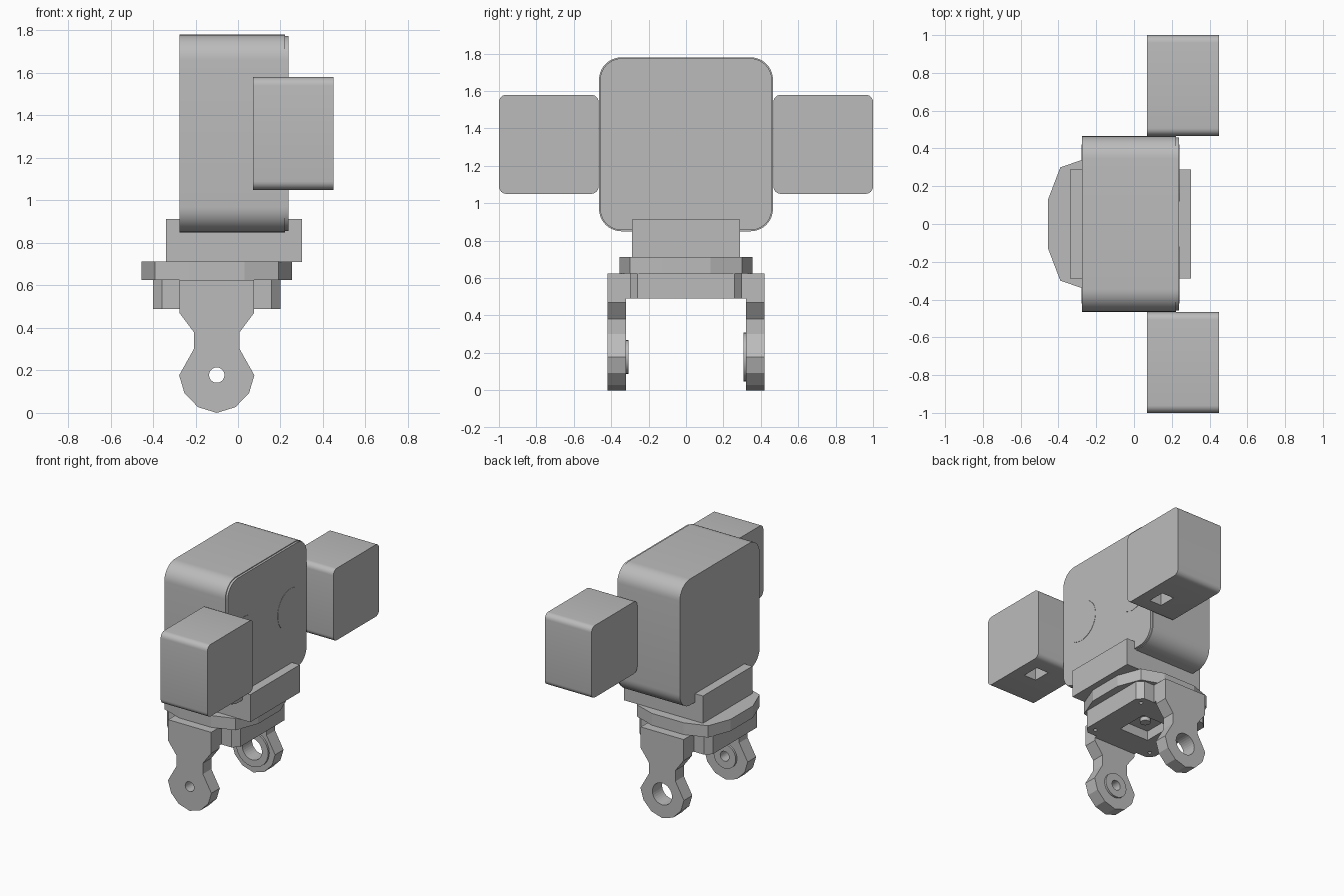
import bpy, bmesh
from math import pi, sin, cos
from mathutils import Matrix

cube = bpy.data.objects.get("Cube")
if cube:
    bpy.data.objects.remove(cube, do_unlink=True)

grey = bpy.data.materials.new("plain_grey")
grey.use_nodes = True
TONE = (0.5, 0.5, 0.5, 1)
grey.diffuse_color = TONE
grey.node_tree.nodes["Principled BSDF"].inputs["Base Color"].default_value = TONE

# Maps a flat profile (u, v) plus depth w to the model axes
AXES = {
    "x": lambda u, v, w: (w, u, v),
    "y": lambda u, v, w: (u, w, v),
    "z": lambda u, v, w: (u, v, w),
}
CX = -0.1  # centre line of the bracket


def prism(name, profile, axis, lo, hi, smooth=False):
    """Extrude a closed profile along an axis."""
    bm = bmesh.new()
    place = AXES[axis]
    rings = [[bm.verts.new(place(u, v, w)) for u, v in profile] for w in (lo, hi)]
    n = len(profile)
    bm.faces.new(rings[0])
    bm.faces.new(rings[1])
    for i in range(n):
        j = (i + 1) % n
        bm.faces.new((rings[0][i], rings[0][j], rings[1][j], rings[1][i]))
    bmesh.ops.recalc_face_normals(bm, faces=bm.faces)
    mesh = bpy.data.meshes.new(name)
    bm.to_mesh(mesh)
    bm.free()
    mesh.materials.append(grey)
    ob = bpy.data.objects.new(name, mesh)
    bpy.context.collection.objects.link(ob)
    if smooth:
        select(ob)
        bpy.ops.object.shade_smooth_by_angle(angle=pi / 6)
    return ob


def select(ob):
    bpy.ops.object.select_all(action="DESELECT")
    ob.select_set(True)
    bpy.context.view_layer.objects.active = ob


def rect(u0, u1, v0, v1):
    return [(u0, v0), (u1, v0), (u1, v1), (u0, v1)]


def rounded(u0, u1, v0, v1, r, steps=10):
    corners = [(u1 - r, v1 - r), (u0 + r, v1 - r), (u0 + r, v0 + r), (u1 - r, v0 + r)]
    return [(u + r * cos(a), v + r * sin(a))
            for k, (u, v) in enumerate(corners)
            for a in [(k + i / steps) * pi / 2 for i in range(steps + 1)]]


def circle(u, v, r, n=32):
    return [(u + r * cos(2 * pi * i / n), v + r * sin(2 * pi * i / n)) for i in range(n)]


def cut(ob, *cutters):
    for c in cutters:
        c.hide_render = True
        mod = ob.modifiers.new("cut", "BOOLEAN")
        mod.operation = "DIFFERENCE"
        mod.solver = "EXACT"
        mod.object = c
        select(ob)
        bpy.ops.object.modifier_apply(modifier=mod.name)
        bpy.data.objects.remove(c, do_unlink=True)


# Main body with a slightly inset cover
prism("body", rounded(-0.465, 0.465, 0.85, 1.78, 0.12), "x", -0.275, 0.222, True)
prism("body_cover", rounded(-0.459, 0.459, 0.856, 1.774, 0.115), "x", 0.222, 0.238, True)

# Side blocks with a socket underneath, and flush hubs on the cover
for side, s in (("left", 1), ("right", -1)):
    y0, y1 = sorted((s * 0.467, s))
    block = prism(side + "_side_block", rounded(y0, y1, 1.05, 1.58, 0.04, 6), "x", 0.07, 0.45, True)
    yc = s * 0.66
    cut(block, prism("socket_cutter", rect(0.26, 0.36, yc - 0.065, yc + 0.065), "z", 1.0, 1.15))
    prism(side + "_hub", circle(s * 0.27, 1.315, 0.15), "x", 0.236, 0.24)

# Base block and bowed flange
prism("base_block", rect(-0.34, 0.302, -0.288, 0.288), "z", 0.71, 0.913)
flange = []
for sx, sy in ((1, 1), (-1, 1), (-1, -1), (1, -1)):
    corner = [(0.355, 0.13), (0.29, 0.3), (0.13, 0.355)]
    if sx * sy < 0:
        corner.reverse()
    flange += [(CX + sx * u, sy * v) for u, v in corner]
prism("flange", flange, "z", 0.625, 0.712)

# Chamfered lower plate with a square recess and screw holes
plate = prism("lower_plate", rounded(CX - 0.3, CX + 0.3, -0.3, 0.3, 0.042, 1), "z", 0.49, 0.626)
cut(plate, prism("recess_cutter", rect(CX - 0.12, CX + 0.12, -0.12, 0.12), "z", 0.45, 0.56),
    *[prism("screw_cutter", circle(CX + sx * 0.24, sy * 0.24, 0.014, 12), "z", 0.45, 0.55)
      for sx in (-1, 1) for sy in (-1, 1)])
stud = prism("recess_stud", circle(CX, 0, 0.035), "z", 0.53, 0.562, True)

# Legs: half profile mirrored about the centre line
half = [(0.175, 0.625), (0.175, 0.47), (0.108, 0.38), (0.108, 0.3),
        (0.177, 0.177), (0.152, 0.093), (0.088, 0.027)]
leg_profile = [(CX + u, v) for u, v in half] + [(CX, 0)] + [(CX - u, v) for u, v in reversed(half)]
for side, s, boss_r, hole_r in (("front", -1, 0.09, 0.036), ("back", 1, 0.13, 0.08)):
    a, b = sorted((s * 0.42, s * 0.322))
    leg = prism(side + "_leg", leg_profile, "y", a, b)
    p, q = sorted((s * 0.34, s * 0.307))
    boss = prism(side + "_leg_boss", circle(CX, 0.178, boss_r), "y", p, q, True)
    for part in (leg, boss):
        cut(part, prism("pin_cutter", circle(CX, 0.178, hole_r), "y", -0.5, 0.5))
    # Mount joining the leg to the lower plate
    m, n = sorted((s * 0.29, s * 0.33))
    prism(side + "_leg_mount", rect(CX - 0.175, CX + 0.175, 0.492, 0.625), "y", m, n)
